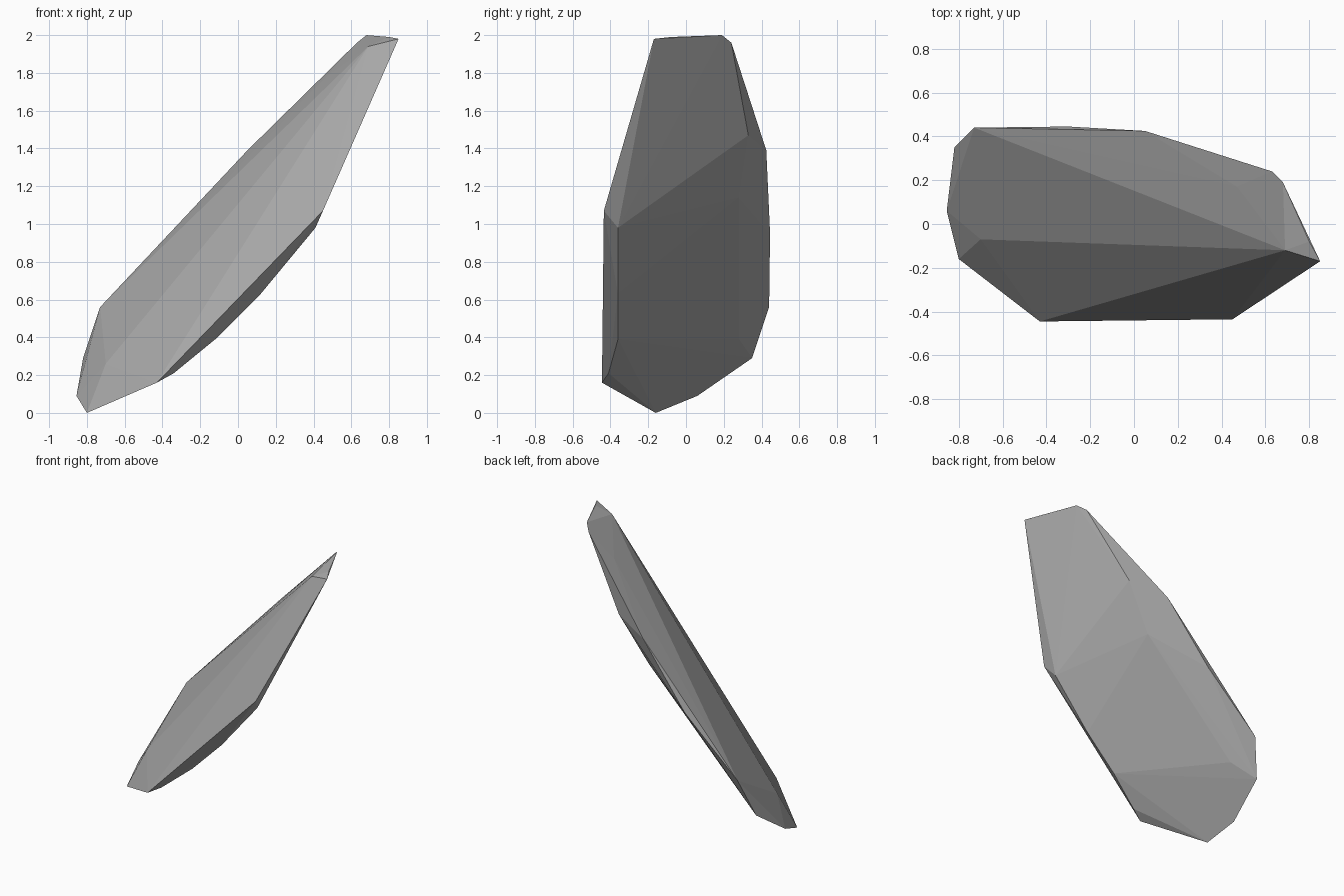
import bpy
import bmesh
from mathutils import Vector


def make_material(name, colour):
    material = bpy.data.materials.new(name)
    material.use_nodes = True
    material.diffuse_color = colour
    shader = next(n for n in material.node_tree.nodes if n.type == 'BSDF_PRINCIPLED')
    shader.inputs['Base Color'].default_value = colour
    shader.inputs['Roughness'].default_value = .9
    return material


def faceted_solid(name, outlines, material):
    """Wrap a flat-faced skin around a few corner outlines."""
    bm = bmesh.new()
    for outline in outlines:
        for corner in outline:
            bm.verts.new(Vector(corner))
    hull = bmesh.ops.convex_hull(bm, input=list(bm.verts))
    loose = {g for g in hull['geom_interior'] + hull['geom_unused']
             if isinstance(g, bmesh.types.BMVert) and not g.link_faces}
    bmesh.ops.delete(bm, geom=list(loose), context='VERTS')
    bmesh.ops.recalc_face_normals(bm, faces=list(bm.faces))
    for face in bm.faces:
        face.smooth = False
    mesh = bpy.data.meshes.new(name)
    bm.to_mesh(mesh)
    bm.free()
    mesh.materials.append(material)
    obj = bpy.data.objects.new(name, mesh)
    bpy.context.scene.collection.objects.link(obj)
    return obj


default_cube = bpy.data.objects.get('Cube')
if default_cube:
    bpy.data.objects.remove(default_cube, do_unlink=True)

stone_grey = make_material('stone grey', (.4, .4, .4, 1))

# Blunt lower end of the shard
foot = [(-.8, -.16, 0), (-.855, .06, .09), (-.82, .35, .29),
        (-.73, .44, .56), (-.43, -.445, .16), (-.7, -.07, .26)]

# Narrow chipped upper end
tip = [(.85, -.17, 1.98), (.8, -.08, 1.99), (.68, .19, 2), (.63, .24, 1.96),
       (.69, -.12, 1.94), (.47, .17, 1.78), (.77, -.14, 1.87), (.6, .16, 1.88)]

# Back edge and front edge
back_edge = [(-.3, .445, .95), (.05, .425, 1.39), (.32, .33, 1.47)]
front_edge = [(.45, -.435, 1.07), (-.34, -.41, .21)]

# Bulging underside
belly = [(.41, -.36, .98), (.12, -.36, .63), (-.12, -.36, .39),
         (-.41, 0, .4), (-.64, .28, .39), (.11, .28, 1.14), (.35, .15, 1.4)]

faceted_solid('stone_shard', (foot, tip, back_edge, front_edge, belly), stone_grey)
